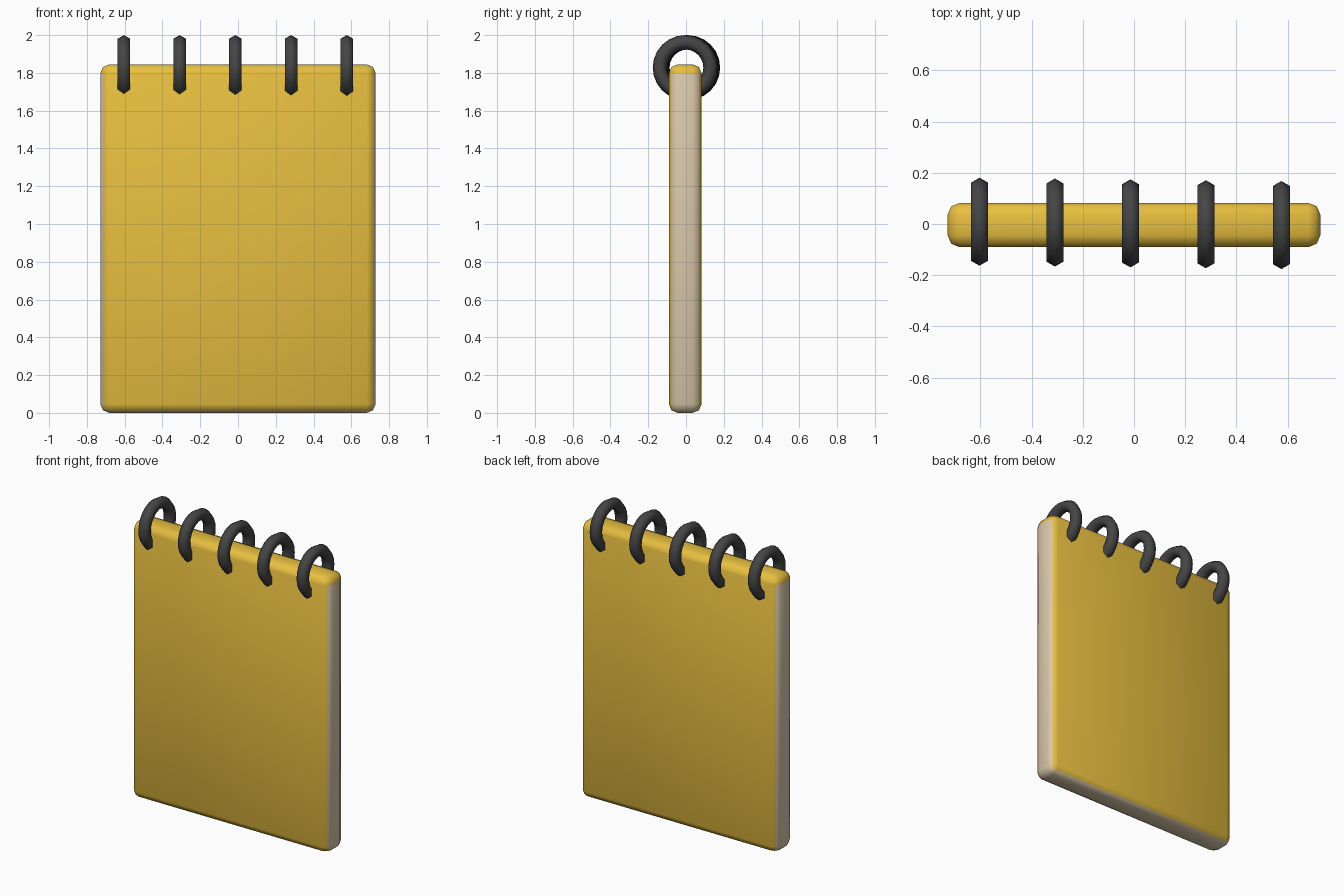
import bpy, math

if "Cube" in bpy.data.objects:
    bpy.data.objects.remove(bpy.data.objects["Cube"])


def material(name, rgb):
    m = bpy.data.materials.new(name)
    m.diffuse_color = (*rgb, 1)
    m.use_nodes = True
    m.node_tree.nodes["Principled BSDF"].inputs["Base Color"].default_value = m.diffuse_color
    return m


cover = material("cover_yellow", (0.80, 0.52, 0.05))
paper = material("paper_cream", (0.70, 0.58, 0.40))
wire = material("wire_dark", (0.06, 0.06, 0.06))

# Pad: rounded slab, yellow covers and top, cream page edges
W, D, H = 1.457, 0.173, 1.845
bpy.ops.mesh.primitive_cube_add(size=1, location=(0, -0.004, H / 2))
pad = bpy.context.object
pad.name = "note_pad"
pad.scale = (W, D, H)
bpy.ops.object.transform_apply(location=False, rotation=False, scale=True)
bevel = pad.modifiers.new("rounded_edges", 'BEVEL')
bevel.width = 0.047
bevel.segments = 2
bpy.ops.object.modifier_apply(modifier=bevel.name)
pad.data.materials.append(cover)
pad.data.materials.append(paper)
for p in pad.data.polygons:
    n = p.normal
    p.material_index = 0 if abs(n.y) > 0.7 or n.z > 0.3 else 1
bpy.ops.object.shade_smooth()

# Binding rings: hexagonal section, drifting slightly along y
for i in range(5):
    bpy.ops.mesh.primitive_torus_add(
        major_radius=0.134, minor_radius=0.038,
        major_segments=24, minor_segments=6,
        location=(-0.604 + 0.295 * i, 0.009 - 0.0033 * i, 1.828),
        rotation=(0, math.pi / 2, 0))
    ring = bpy.context.object
    ring.name = f"binding_ring_{i + 1}"
    ring.data.materials.append(wire)
    bpy.ops.object.shade_smooth()
